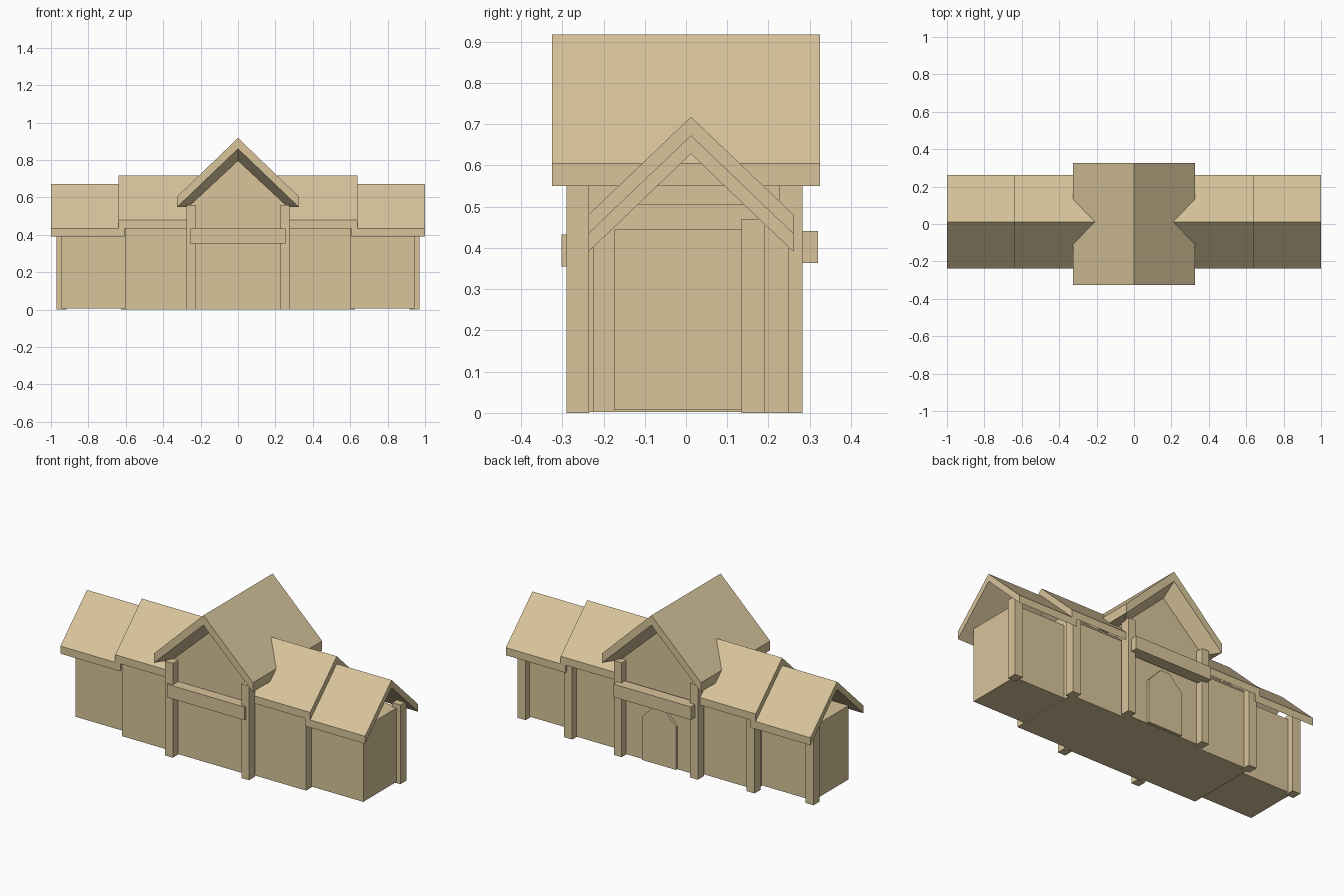
import bpy
import bmesh

if "Cube" in bpy.data.objects:
    bpy.data.objects.remove(bpy.data.objects["Cube"])

tan = bpy.data.materials.new("tan_timber")
tan.diffuse_color = (0.69, 0.555, 0.328, 1)
tan.use_nodes = True
tan.node_tree.nodes["Principled BSDF"].inputs["Base Color"].default_value = tan.diffuse_color


def loft(name, rings):
    """Join equal-length closed rings of points and cap both ends."""
    n = len(rings[0])
    verts = [p for ring in rings for p in ring]
    faces = []
    for r in range(len(rings) - 1):
        for i in range(n):
            j = (i + 1) % n
            faces.append((r * n + i, r * n + j, (r + 1) * n + j, (r + 1) * n + i))
    last = (len(rings) - 1) * n
    faces += [tuple(range(n))[::-1], tuple(range(last, last + n))]
    mesh = bpy.data.meshes.new(name)
    mesh.from_pydata(verts, [], faces)
    mesh.materials.append(tan)
    ob = bpy.data.objects.new(name, mesh)
    bpy.context.collection.objects.link(ob)
    # consistent outward normals
    bm = bmesh.new()
    bm.from_mesh(mesh)
    bmesh.ops.recalc_face_normals(bm, faces=bm.faces)
    bm.to_mesh(mesh)
    bm.free()
    return ob


def along_x(name, profile, x0, x1):
    return loft(name, [[(x, y, z) for y, z in profile] for x in (x0, x1)])


def along_y(name, profile, y0, y1):
    return loft(name, [[(x, y, z) for x, z in profile] for y in (y0, y1)])


def box(name, x0, x1, y0, y1, z0, z1):
    return along_y(name, [(x0, z0), (x1, z0), (x1, z1), (x0, z1)], y0, y1)


def mirror_x(ob):
    mod = ob.modifiers.new("mirror", "MIRROR")
    mod.use_axis[0] = True
    return ob


def wing_roof(name, x_ridge, x_eave, x1, ridge):
    # chevron slab with vertical eave faces; the inner end may be skewed
    t, eave, yr = 0.045, ridge - 0.238, 0.012
    profile = [(-0.237, eave), (yr, ridge), (0.261, eave),
               (0.261, eave - t), (yr, ridge - t), (-0.237, eave - t)]
    inner = [(x_ridge if y == yr else x_eave, y, z) for y, z in profile]
    outer = [(x1, y, z) for y, z in profile]
    mirror_x(loft(name, [inner, outer]))


# wing roofs: higher inner section, lower outer section tucked beneath it
wing_roof("inner_wing_roof", 0.19, 0.25, 0.64, 0.718)
wing_roof("outer_wing_roof", 0.607, 0.607, 1.0, 0.673)

# wing walls
mirror_x(box("outer_wing_wall", 0.59, 0.945, -0.175, 0.155, 0.007, 0.445))
mirror_x(along_x("inner_wing_wall",
                 [(-0.225, 0.002), (0.21, 0.002), (0.21, 0.455),
                  (0.16, 0.505), (-0.16, 0.505), (-0.225, 0.45)], 0.22, 0.605))

# central gabled hall
along_y("central_wall",
        [(-0.25, 0.002), (0.25, 0.002), (0.25, 0.565), (0, 0.80), (-0.25, 0.565)],
        -0.239, 0.239)

# central roof: soffit slopes inward from the gable edge to the wall
rings = []
for y, half, apex in ((-0.325, 0.324, 0.86), (-0.239, 0.265, 0.797),
                      (0.239, 0.265, 0.797), (0.325, 0.324, 0.86)):
    rings.append([(-0.325, y, 0.605), (0, y, 0.918), (0.325, y, 0.605),
                  (0.325, y, 0.55), (half, y, 0.55), (0, y, apex),
                  (-half, y, 0.55), (-0.325, y, 0.55)])
loft("central_roof", rings)

# posts
mirror_x(box("front_hall_post", 0.225, 0.275, -0.29, -0.235, 0, 0.56))
mirror_x(box("back_hall_post", 0.225, 0.275, 0.225, 0.282, 0, 0.56))
mirror_x(box("inner_wing_post", 0.572, 0.625, 0.192, 0.25, 0, 0.46))
mirror_x(box("outer_wing_post", 0.918, 0.971, 0.135, 0.192, 0, 0.47))

# cross beams over the posts
box("front_beam", -0.256, 0.254, -0.302, -0.235, 0.355, 0.433)
box("back_beam", -0.256, 0.254, 0.25, 0.32, 0.364, 0.441)

# back door with a clipped arch
along_y("back_door", [(-0.112, 0.004), (0.112, 0.004), (0.112, 0.26), (0.03, 0.345),
                      (-0.03, 0.345), (-0.112, 0.26)], 0.22, 0.254)
